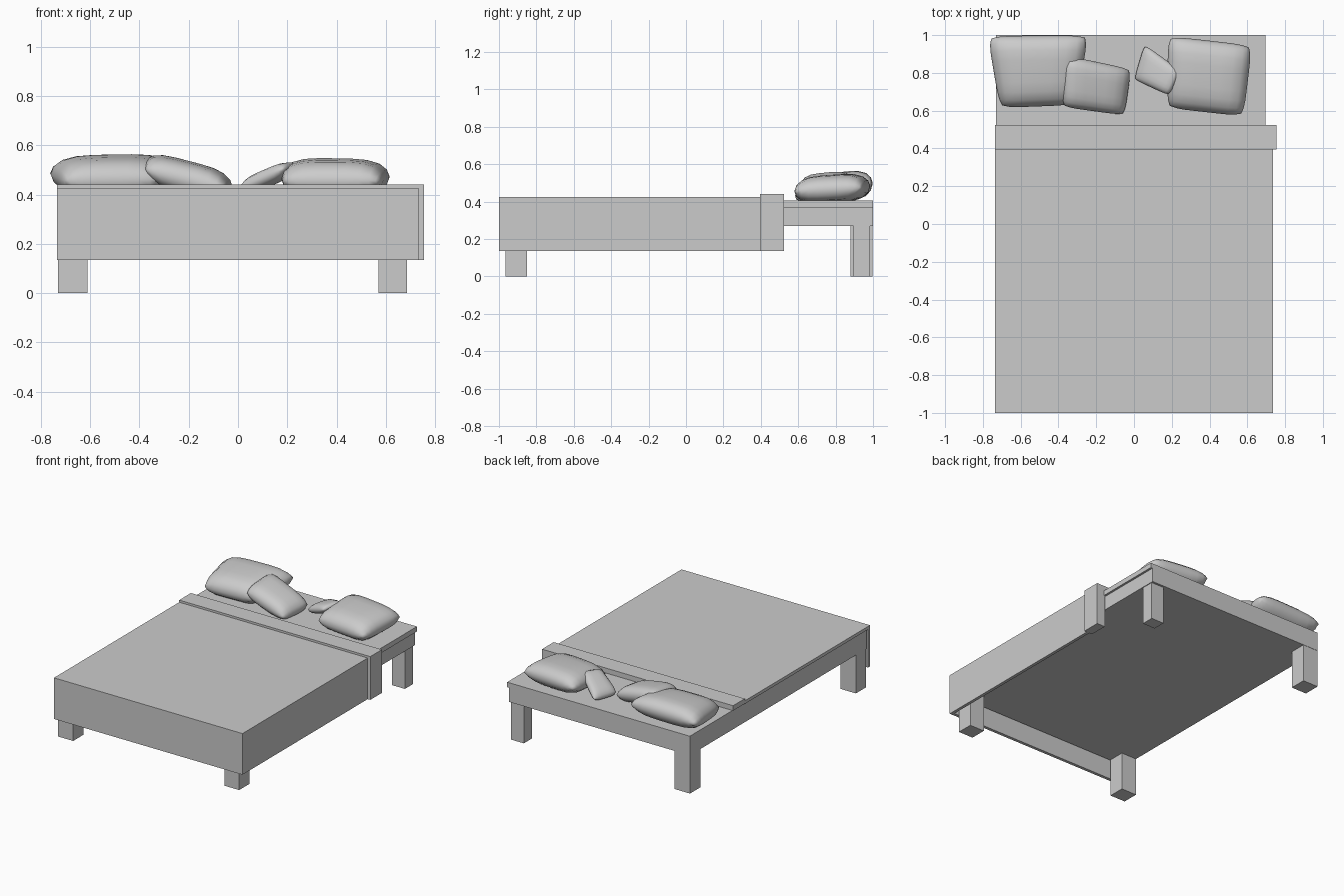
import bpy, bmesh, math
from mathutils import Vector

if "Cube" in bpy.data.objects:
    bpy.data.objects.remove(bpy.data.objects["Cube"])


def finish(name, bm):
    bmesh.ops.recalc_face_normals(bm, faces=bm.faces[:])
    me = bpy.data.meshes.new(name)
    bm.to_mesh(me)
    bm.free()
    ob = bpy.data.objects.new(name, me)
    bpy.context.collection.objects.link(ob)
    return ob


def box(name, x0, x1, y0, y1, z0, z1):
    bm = bmesh.new()
    bmesh.ops.create_cube(bm, size=1)
    for v in bm.verts:
        v.co = ((x0 + x1) / 2 + v.co.x * (x1 - x0),
                (y0 + y1) / 2 + v.co.y * (y1 - y0),
                (z0 + z1) / 2 + v.co.z * (z1 - z0))
    return finish(name, bm)


# Bed frame and the mattress slab overhanging its right side
box("bed_frame", -0.73, 0.68, -0.97, 1.0, 0.27, 0.37)
box("mattress", -0.73, 0.695, -0.97, 1.0, 0.37, 0.405)

# Legs
for name, x0, x1, y0, y1 in (("front_left_leg", -0.73, -0.61, -0.965, -0.85),
                             ("front_right_leg", 0.57, 0.685, -0.965, -0.85),
                             ("back_left_leg", -0.73, -0.61, 0.88, 0.998),
                             ("back_right_leg", 0.575, 0.675, 0.895, 0.985)):
    box(name, x0, x1, y0, y1, 0, 0.272)

# Blanket: top, right flap and front flap, left side open
bm = bmesh.new()
X0, X1, Y0, Y1, ZB, ZT = -0.735, 0.735, -1.0, 0.395, 0.135, 0.425
pts = [(X0, Y0, ZT), (X1, Y0, ZT), (X1, Y1, ZT), (X0, Y1, ZT),
       (X0, Y0, ZB), (X1, Y0, ZB), (X1, Y1, ZB)]
vs = [bm.verts.new(p) for p in pts]
for f in ((0, 1, 2, 3), (0, 4, 5, 1), (1, 5, 6, 2)):
    bm.faces.new([vs[i] for i in f])
blanket = finish("blanket", bm)
# keep the sheet's normals pointing outwards so thickness goes inwards
if blanket.data.polygons[0].normal.z < 0:
    blanket.data.flip_normals()
mod = blanket.modifiers.new("thickness", "SOLIDIFY")
mod.thickness, mod.offset, mod.use_even_offset = 0.022, -1, True

# Folded band: L profile extruded along the bed
bm = bmesh.new()
profile = [(-0.735, 0.44), (0.755, 0.44), (0.755, 0.135),
           (0.69, 0.135), (0.69, 0.405), (-0.735, 0.405)]
face = bm.faces.new([bm.verts.new((x, 0.395, z)) for x, z in profile])
ext = bmesh.ops.extrude_face_region(bm, geom=[face])["geom"]
bmesh.ops.translate(bm, vec=(0, 0.13, 0),
                    verts=[g for g in ext if isinstance(g, bmesh.types.BMVert)])
finish("folded_band", bm)


# Pillow from four corners (front left, front right, back right, back left)
def pillow(name, corners, half, n=10):
    a, b, c, d = [Vector(p) for p in corners]
    bm = bmesh.new()
    for side in (1, -1):
        grid = []
        for i in range(n + 1):
            row = []
            for j in range(n + 1):
                u = math.sin(math.pi / 2 * (2 * i / n - 1))
                v = math.sin(math.pi / 2 * (2 * j / n - 1))
                t = half * math.sqrt(max(0, (1 - u ** 4) * (1 - v ** 4)))
                # round the corners of the outline
                s = (u * (1 - 0.07 * v ** 6) + 1) / 2
                r = (v * (1 - 0.07 * u ** 6) + 1) / 2
                p = a.lerp(b, s).lerp(d.lerp(c, s), r)
                p.z = max(p.z + side * t, 0.405)
                row.append(bm.verts.new(p))
            grid.append(row)
        for i in range(n):
            for j in range(n):
                bm.faces.new((grid[i][j], grid[i + 1][j],
                              grid[i + 1][j + 1], grid[i][j + 1]))
    bmesh.ops.remove_doubles(bm, verts=bm.verts[:], dist=0.0005)
    for f in bm.faces:
        f.smooth = True
    finish(name, bm)


pillow("large_left_pillow", [(-0.71, 0.615, 0.455), (-0.31, 0.63, 0.46),
                             (-0.24, 1.0, 0.5), (-0.775, 0.995, 0.49)], 0.08)
pillow("small_left_pillow", [(-0.38, 0.62, 0.50), (-0.05, 0.575, 0.422),
                             (-0.015, 0.82, 0.435), (-0.375, 0.895, 0.53)], 0.062)
pillow("tiny_right_pillow", [(0.0, 0.765, 0.425), (0.185, 0.68, 0.505),
                             (0.25, 0.81, 0.515), (0.055, 0.95, 0.43)], 0.036)
pillow("large_right_pillow", [(0.175, 0.615, 0.455), (0.58, 0.57, 0.455),
                              (0.625, 0.945, 0.475), (0.18, 0.995, 0.485)], 0.076)
